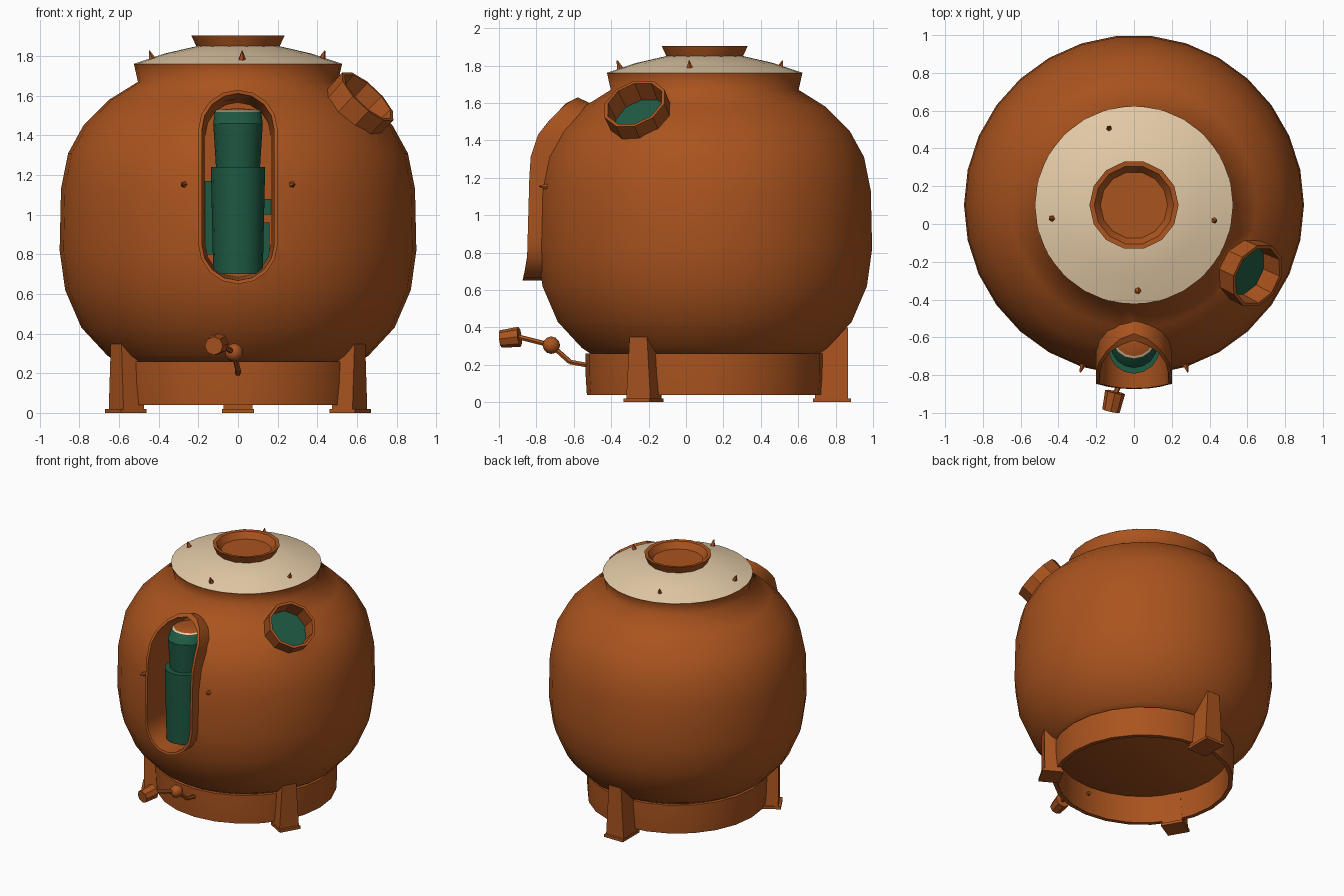
import bpy, bmesh
from math import sin, cos, pi, radians
from mathutils import Vector, Matrix

if "Cube" in bpy.data.objects:
    bpy.data.objects.remove(bpy.data.objects["Cube"])

CY = 0.1  # y of the vessel's vertical axis


def material(name, rgb):
    m = bpy.data.materials.new(name)
    m.use_nodes = True
    m.diffuse_color = (*rgb, 1)
    bsdf = next(n for n in m.node_tree.nodes if n.type == "BSDF_PRINCIPLED")
    bsdf.inputs["Base Color"].default_value = (*rgb, 1)
    return m


COPPER = material("burnt orange", (0.4, 0.087, 0.013))
CREAM = material("cream", (0.78, 0.6, 0.39))
TEAL = material("dark teal", (0.013, 0.1, 0.056))


def finish(name, bm, mats, angle=35):
    bmesh.ops.recalc_face_normals(bm, faces=bm.faces)
    me = bpy.data.meshes.new(name)
    bm.to_mesh(me)
    bm.free()
    ob = bpy.data.objects.new(name, me)
    bpy.context.collection.objects.link(ob)
    for m in mats:
        me.materials.append(m)
    shade(ob, angle)
    return ob


def shade(ob, angle):
    bpy.ops.object.select_all(action="DESELECT")
    ob.select_set(True)
    bpy.context.view_layer.objects.active = ob
    bpy.ops.object.shade_smooth_by_angle(angle=radians(angle))


def lathe(name, profile, sides, mats, matrix=None, loop=False, bands=(), angle=35):
    """Spin (radius, height) points; loop joins last to first, else ends are capped."""
    bm = bmesh.new()
    rings = [[bm.verts.new((r * cos(2 * pi * i / sides), r * sin(2 * pi * i / sides), z))
              for i in range(sides)] for r, z in profile]
    pairs = list(zip(rings, rings[1:])) + ([(rings[-1], rings[0])] if loop else [])
    for k, (a, b) in enumerate(pairs):
        for i in range(sides):
            j = (i + 1) % sides
            f = bm.faces.new((a[i], a[j], b[j], b[i]))
            f.material_index = bands[k] if k < len(bands) else 0
    if not loop:
        bm.faces.new(rings[0][::-1])
        top = bm.faces.new(rings[-1])
        top.material_index = bands[len(pairs)] if len(bands) > len(pairs) else 0
    bm.transform(matrix or Matrix.Translation((0, CY, 0)))
    return finish(name, bm, mats, angle)


def aim(point, direction):
    """Matrix whose z axis follows a direction from a point."""
    q = Vector(direction).to_track_quat("Z", "Y")
    return Matrix.Translation(point) @ q.to_matrix().to_4x4()


def rod(name, a, b, r0, r1, sides=8):
    d = Vector(b) - Vector(a)
    return lathe(name, [(r0, 0), (r1, d.length)], sides, [COPPER], aim(a, d))


# Round vessel with a flared collar
body = lathe("body", [(0.6, 0.25), (0.66, 0.29), (0.79, 0.43), (0.872, 0.62), (0.9, 0.82),
                      (0.893, 1.13), (0.857, 1.31), (0.78, 1.45), (0.65, 1.58), (0.505, 1.67),
                      (0.525, 1.76)], 30, [COPPER], angle=78)


def cut(cutter):
    """Subtract a cutter from the vessel and discard it."""
    cutter.hide_render = True
    mod = body.modifiers.new("cut", "BOOLEAN")
    mod.operation, mod.object, mod.solver = "DIFFERENCE", cutter, "EXACT"
    bpy.context.view_layer.objects.active = body
    bpy.ops.object.modifier_apply(modifier="cut")
    bpy.data.objects.remove(cutter)


# Arched doorway outline, as (x, z) pairs
def stadium(half, low, high, n=8):
    pts = []
    for cz, start in ((high - half, 0), (low + half, pi)):
        pts += [(half * cos(start + pi * i / n), cz + half * sin(start + pi * i / n))
                for i in range(n + 1)]
    return pts


# Doorway recess and porthole hole
bm = bmesh.new()
face = bm.faces.new([bm.verts.new((x, -1.2, z)) for x, z in stadium(0.188, 0.665, 1.585)])
ext = bmesh.ops.extrude_face_region(bm, geom=[face])
bmesh.ops.translate(bm, vec=(0, 0.71, 0),
                    verts=[v for v in ext["geom"] if isinstance(v, bmesh.types.BMVert)])
cut(finish("doorway_cutter", bm, [COPPER]))
port = aim((0.655, -0.275, 1.597), (0.65, -0.31, 0.69))
cut(lathe("porthole_cutter", [(0.155, -0.13), (0.155, 0.1)], 10, [COPPER], port))
shade(body, 78)


# Doorway frame: its front edge leans back along the vessel
def front_y(z):
    curve = [(0.6, -0.885), (0.76, -0.85), (1.3, -0.835), (1.45, -0.785), (1.6, -0.64), (1.64, -0.56)]
    for (z0, y0), (z1, y1) in zip(curve, curve[1:]):
        if z <= z1:
            return y0 + (y1 - y0) * (z - z0) / (z1 - z0)
    return curve[-1][1]


def densify(pts, steps=5):
    out = []
    for i, a in enumerate(pts):
        b = pts[(i + 1) % len(pts)]
        n = steps if abs(a[1] - b[1]) > 0.2 else 1
        out += [(a[0] + (b[0] - a[0]) * k / n, a[1] + (b[1] - a[1]) * k / n) for k in range(n)]
    return out


bm = bmesh.new()
loops = []
for half, low, high, y in ((0.2, 0.65, 1.58, -0.47), (0.2, 0.65, 1.63, 0),
                           (0.182, 0.668, 1.612, 0), (0.165, 0.685, 1.56, -0.47)):
    loops.append([bm.verts.new((x, y or front_y(z), z))
                  for x, z in densify(stadium(half, low, high))])
for k in range(4):
    a, b = loops[k], loops[(k + 1) % 4]
    for i in range(len(a)):
        j = (i + 1) % len(a)
        bm.faces.new((a[i], a[j], b[j], b[i]))
finish("doorway_frame", bm, [COPPER])

# Two-stage column in the doorway, its crown bent back and capped
lathe("column_lower", [(0.125, 0.7), (0.137, 1.24)], 16, [TEAL], Matrix.Translation((0, -0.655, 0)))
lathe("column_upper", [(0.11, 1.22), (0.115, 1.3), (0.125, 1.46)], 16, [TEAL],
      Matrix.Translation((0, -0.637, 0)))
bend = Matrix.Identity(4)
bend[1][2] = 0.7
lathe("column_crown", [(0.125, 0), (0.117, 0.06), (0.11, 0.067), (0.03, 0.075)], 16,
      [TEAL, CREAM, COPPER], Matrix.Translation((0, -0.637, 1.46)) @ bend, bands=(0, 1, 2, 2))


def box(name, lo, hi, mat, matrix=Matrix(), top_scale=1.0):
    bm = bmesh.new()
    bmesh.ops.create_cube(bm, size=1)
    lo, hi = Vector(lo), Vector(hi)
    for v in bm.verts:
        s = top_scale if v.co.z > 0 else 1
        size, mid = hi - lo, (hi + lo) / 2
        v.co = Vector((v.co.x * size.x, v.co.y * size.y * s, v.co.z * size.z)) + mid
    bm.transform(matrix)
    return finish(name, bm, [mat])


# Teal panels lining the doorway back
box("left_lining_low", (0.12, -0.502, 0.72), (0.16, -0.493, 0.96), TEAL)
box("left_lining_high", (0.12, -0.502, 1.0), (0.172, -0.493, 1.08), TEAL)
box("right_lining", (-0.175, -0.502, 0.8), (-0.12, -0.493, 1.17), TEAL)

# Cream lid and open neck
lathe("lid", [(0.525, 1.761), (0.37, 1.813), (0.2, 1.852)], 24, [CREAM])
lathe("neck", [(0.2, 1.83), (0.21, 1.85), (0.236, 1.905), (0.21, 1.902), (0.178, 1.856)],
      14, [COPPER])

# Open base ring
lathe("base_ring", [(0.63, 0.04), (0.637, 0.15), (0.637, 0.26), (0.6, 0.26), (0.6, 0.04)],
      24, [COPPER], loop=True)

# Three legs with flat feet
for name, deg, reach, top in (("back", 90, 0.765, 0.4), ("left", -30, 0.71, 0.37),
                              ("right", 210, 0.71, 0.37)):
    m = Matrix.Translation((0, CY, 0)) @ Matrix.Rotation(radians(deg), 4, "Z")
    box(name + "_leg", (0.59, -0.075, 0.01), (reach, 0.075, top), COPPER, m, 0.7)
    box(name + "_foot", (0.58, -0.08, 0), (reach + 0.018, 0.08, 0.02), COPPER, m)

# Porthole: tilted short tube with a sunken teal pane
lathe("porthole_rim", [(0.17, -0.22), (0.177, 0), (0.158, 0), (0.145, -0.2)], 10, [COPPER],
      port, loop=True)
lathe("porthole_pane", [(0.152, -0.128), (0.152, -0.12)], 10, [TEAL], port)

# Drain tap: bent pipe, joint and end knob
path = [(0, -0.48, 0.19), (0, -0.62, 0.215), (-0.02, -0.72, 0.305), (-0.1, -0.9, 0.35)]
for i, (a, b) in enumerate(zip(path, path[1:])):
    rod(f"tap_pipe_{i + 1}", a, b, 0.014, 0.014, 6)
bm = bmesh.new()
bmesh.ops.create_icosphere(bm, subdivisions=2, radius=0.047, matrix=Matrix.Translation(path[2]))
finish("tap_joint", bm, [COPPER])
rod("tap_knob", (-0.1, -0.89, 0.35), (-0.122, -0.99, 0.338), 0.054, 0.047)

# Small spikes leaning outward on the lid, and beside the doorway
for i, (x, y) in enumerate([(-0.43, 0.03), (0.42, 0.02), (-0.13, 0.5), (0.02, -0.35)]):
    out = Vector((x, y - CY, 0)).normalized() * 0.018
    base = Vector((x, y, 1.775))
    rod(f"lid_spike_{i + 1}", base, base + out + Vector((0, 0, 0.052)), 0.022, 0.003, 5)
for name, s in (("left", 1), ("right", -1)):
    rod(name + "_door_spike", (s * 0.265, -0.72, 1.15), (s * 0.285, -0.785, 1.155), 0.025, 0.004, 5)
